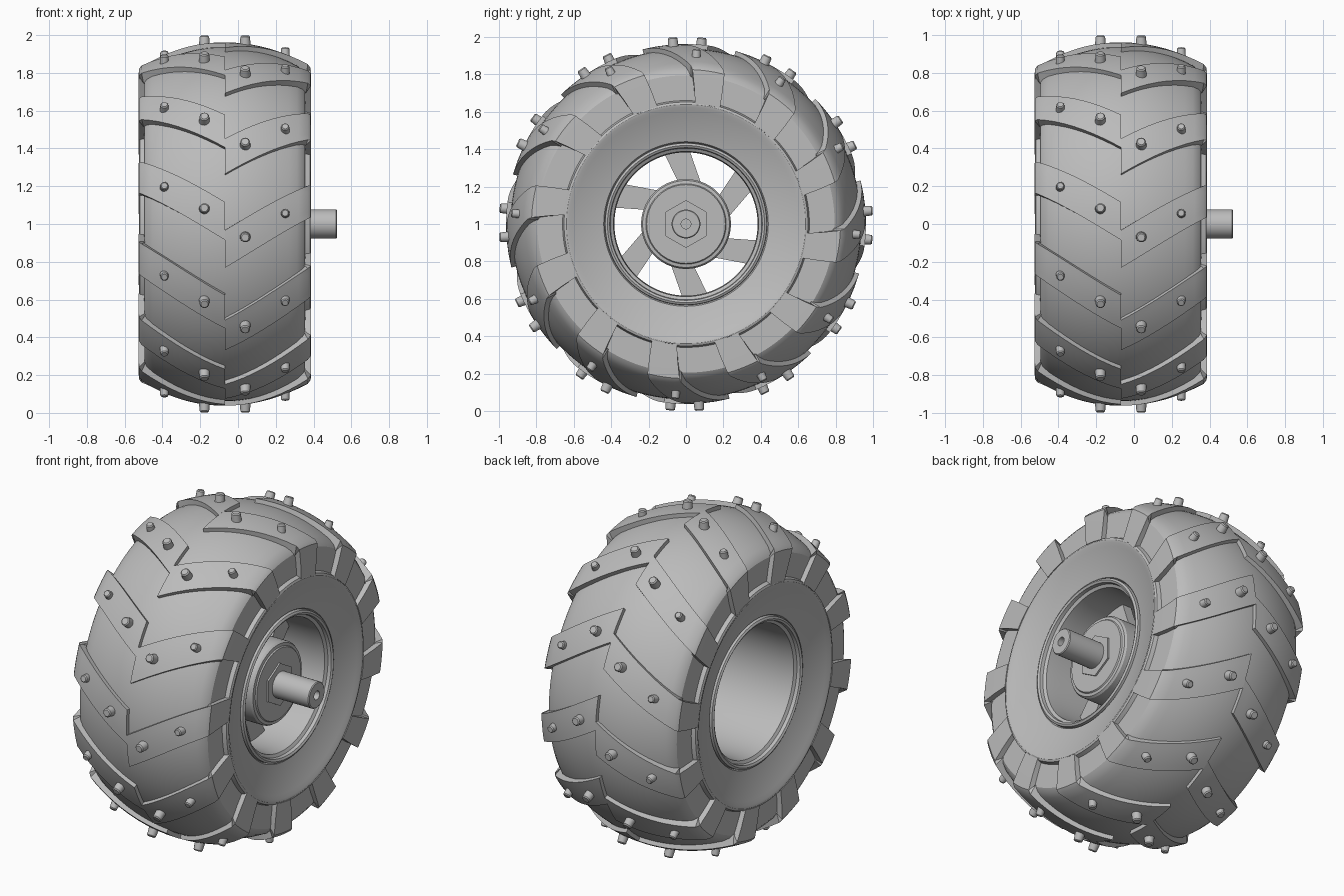
import bpy, bmesh, math
from mathutils import Vector

cube = bpy.data.objects.get("Cube")
if cube:
    bpy.data.objects.remove(cube, do_unlink=True)

MID = -0.07          # tire mid-plane on x
STEP = math.radians(30)
grey = bpy.data.materials.new("plain_grey")
grey.use_nodes = True
COLOR = (0.5, 0.5, 0.5, 1)
grey.diffuse_color = COLOR
grey.node_tree.nodes["Principled BSDF"].inputs["Base Color"].default_value = COLOR


def finish(name, bm, angle=30):
    bmesh.ops.recalc_face_normals(bm, faces=bm.faces)
    mesh = bpy.data.meshes.new(name)
    bm.to_mesh(mesh)
    bm.free()
    mesh.materials.append(grey)
    obj = bpy.data.objects.new(name, mesh)
    bpy.context.collection.objects.link(obj)
    bpy.ops.object.select_all(action='DESELECT')
    obj.select_set(True)
    bpy.context.view_layer.objects.active = obj
    bpy.ops.object.shade_smooth_by_angle(angle=math.radians(angle))
    return obj


def polar(x, r, a):
    return Vector((x, r * math.cos(a), 1 + r * math.sin(a)))


def bridge(bm, rings, loop=False):
    n = len(rings[0])
    pairs = list(zip(rings, rings[1:]))
    if loop:
        pairs.append((rings[-1], rings[0]))
    for a, b in pairs:
        for i in range(n):
            j = (i + 1) % n
            bm.faces.new((a[i], a[j], b[j], b[i]))


def revolve(name, profile, segments=96, closed=True, start=0.0):
    """Turn (x, radius) points about the axle; open profiles get end caps."""
    bm = bmesh.new()
    rings = [[bm.verts.new(polar(x, r, start + math.tau * i / segments))
              for i in range(segments)] for x, r in profile]
    bridge(bm, rings, closed)
    if not closed:
        bm.faces.new(rings[0])
        bm.faces.new(rings[-1])
    return finish(name, bm)


def crown(d):
    return 0.962 - 0.6 * d * d


def carcass(d):
    return 0.938 - 0.68 * d * d


# Tire carcass: rounded tread, stepped sidewall and dished inner ring
half = [(0.425 * i / 10, carcass(0.425 * i / 10)) for i in range(10)]
half += [(0.412, 0.815), (0.425, 0.795), (0.427, 0.66), (0.45, 0.652),
         (0.455, 0.64), (0.452, 0.625), (0.44, 0.605), (0.395, 0.44), (0.37, 0.425)]
tire = [(MID + d, r) for d, r in half]
tire += [(MID - d, r) for d, r in reversed(half[1:])]
revolve("tire_carcass", tire, 144)

# Rim barrel with a rolled lip at both ends
lip = [(0.37, 0.435), (0.405, 0.432), (0.412, 0.42), (0.405, 0.408),
       (0.385, 0.405), (0.375, 0.388), (0.3, 0.383)]
barrel = [(MID + d, r) for d, r in lip]
barrel += [(MID - d, r) for d, r in reversed(lip)]
revolve("rim_barrel", barrel)


# Chevron lugs: a swept block over the tread that folds down the sidewall
def lug_angle(side, d, k):
    base = math.radians(158 if side > 0 else 149)
    return base - math.radians(36) * d + k * STEP


path = [(0.44 * i / 9, crown(0.44 * i / 9), carcass(0.42 * i / 9) - 0.03, 0.43 * i / 9)
        for i in range(10)]
path += [(0.455, 0.826, 0.78, 0.41), (0.457, 0.74, 0.72, 0.41), (0.457, 0.645, 0.645, 0.41)]
WIDTH = math.radians(12)
CUTS = 5
for side, label in ((1, "left"), (-1, "right")):
    bm = bmesh.new()
    for k in range(12):
        rings = []
        for d, r_out, r_in, d_in in path:
            mid = lug_angle(side, d, k) - (0.83 - min(r_out, 0.83)) * 0.18
            steps = [mid + WIDTH * (i / CUTS - 0.5) for i in range(CUTS + 1)]
            ring = [polar(MID + side * d, r_out, a) for a in steps]
            ring += [polar(MID + side * d_in, r_in, a) for a in reversed(steps)]
            rings.append([bm.verts.new(p) for p in ring])
        bridge(bm, rings)
        bm.faces.new(rings[0])
        bm.faces.new(rings[-1])
    finish(label + "_tread_lugs", bm)

# Tapered studs, two on each lug
for side, label in ((1, "left"), (-1, "right")):
    bm = bmesh.new()
    for d, size, height in ((0.108, 0.031, 0.045), (0.32, 0.026, 0.036)):
        for k in range(12):
            a = lug_angle(side, d, k)
            out = Vector((0, math.cos(a), math.sin(a)))
            across = Vector((0, -math.sin(a), math.cos(a)))
            rings = []
            for lift, scale in ((-0.04, 1), (height - 0.006, 0.82), (height, 0.62)):
                centre = polar(MID + side * d, crown(d) + lift, a)
                rings.append([bm.verts.new(centre + size * scale * (
                    across * math.sin(t * math.tau / 16)
                    + Vector((math.cos(t * math.tau / 16), 0, 0)))) for t in range(16)])
            bridge(bm, rings)
            bm.faces.new(rings[0])
            bm.faces.new(rings[-1])
    finish(label + "_studs", bm)

# Swept spokes between hub and barrel
bm = bmesh.new()
for k in range(6):
    turn = k * math.tau / 6
    inner = [(0.22, math.radians(67 + 33 * i / 4)) for i in range(5)]
    outer = [(0.39, math.radians(87 + 20 * i / 4)) for i in range(5)]
    outline = inner + outer[::-1]
    rings = [[bm.verts.new(polar(x, r, a + turn)) for r, a in outline] for x in (0.04, 0.1)]
    bridge(bm, rings)
    bm.faces.new(rings[0])
    bm.faces.new(rings[1])
finish("spokes", bm)

# Hub drum, hexagonal boss and axle shaft with a small centre hole
revolve("hub", [(0.03, 0.225), (0.04, 0.24), (0.25, 0.24), (0.262, 0.232),
                (0.265, 0.215), (0.272, 0.21)], closed=False)
revolve("hex_boss", [(0.26, 0.128), (0.282, 0.128)], 6, False, math.pi / 2)
revolve("axle_shaft", [(0.26, 0.077), (0.52, 0.077), (0.525, 0.072),
                       (0.525, 0.026), (0.47, 0.026)], 48, False)
